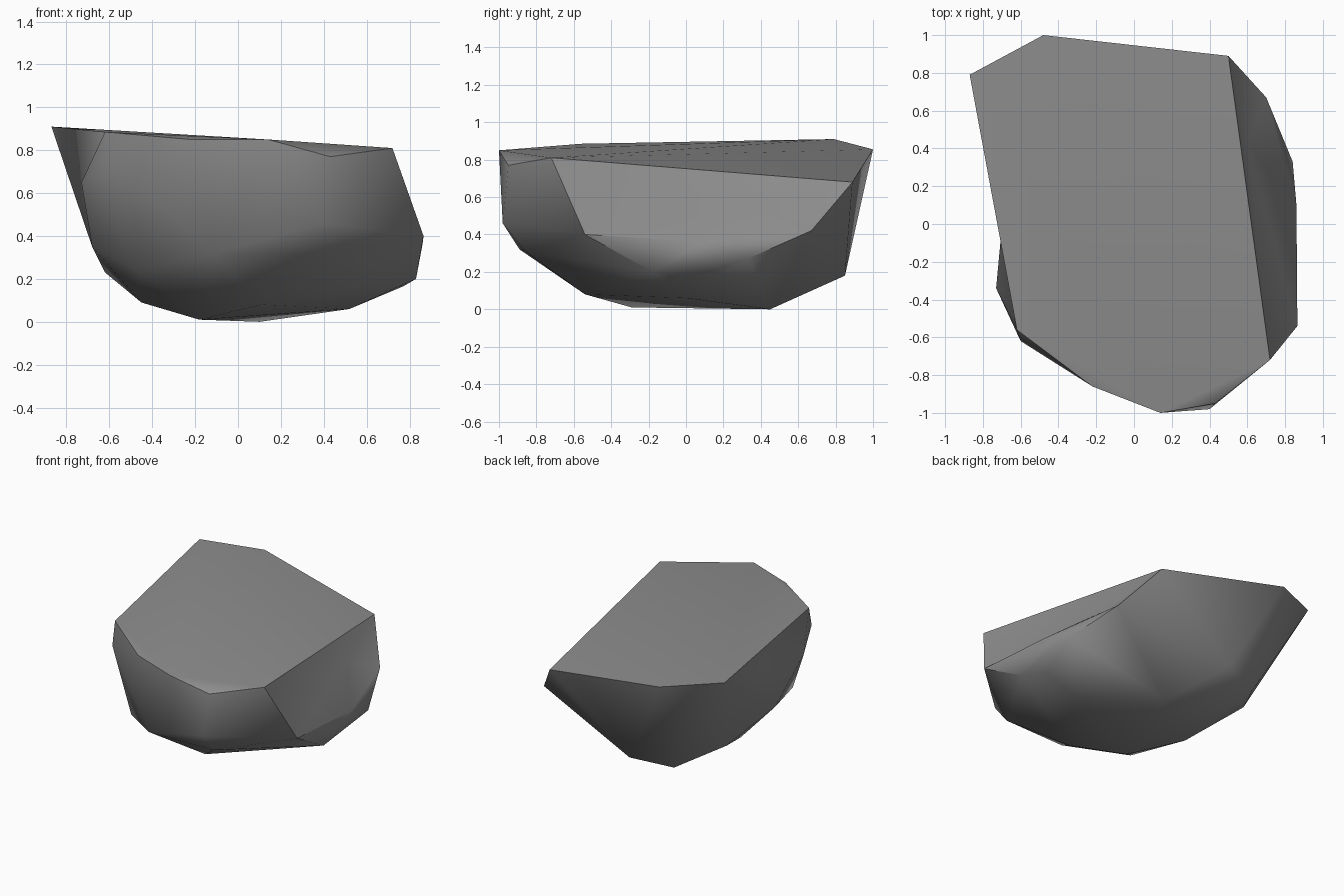
import bpy
import bmesh
import math
from mathutils import Vector

default_cube = bpy.data.objects.get("Cube")
if default_cube:
    bpy.data.objects.remove(default_cube, do_unlink=True)


def flat_material(name, colour):
    material = bpy.data.materials.new(name)
    material.use_nodes = True
    material.diffuse_color = colour
    shader = next(node for node in material.node_tree.nodes
                  if node.type == "BSDF_PRINCIPLED")
    shader.inputs["Base Color"].default_value = colour
    shader.inputs["Roughness"].default_value = 0.9
    return material


# Broken upper rim, running around the slanted top face
back_right = (-.87, .79, .91)
rim_edge = [(.5, .89, .68), (.72, -.72, .81)]
rim = [back_right, (-.48, 1, .855), (.43, -.95, .77), (.14, -1, .85),
       (-.22, -.86, .85), (-.62, -.56, .885)]

# Widest part of the stone, below the rim
side_bulge = (-.73, -.34, .65)
ledge = [(.865, -.54, .4), (.86, .1, .36), (.7, .67, .42)]
shoulder = [side_bulge, (-.6, -.62, .73), (.4, -.98, .46)]

# Rounded lower flank
flank = [(-.68, -.08, .35), (-.465, -.59, .24), (-.11, -.89, .32),
         (.4, -.86, .31), (.83, -.18, .2), (.84, .33, .27),
         (-.13, .85, .18), (-.42, .74, .14), (-.62, .41, .23)]

# Small underside
underside = [(-.45, 0, .09), (-.18, -.29, .01), (.11, -.54, .08),
             (.52, 0, .06), (.77, 0, .165), (.1, .45, 0)]

bm = bmesh.new()
for point in rim_edge + rim + ledge + shoulder + flank + underside:
    bm.verts.new(point)
hull = bmesh.ops.convex_hull(bm, input=bm.verts)
loose = {item for item in hull["geom_interior"] + hull["geom_unused"]
         if isinstance(item, bmesh.types.BMVert)}
bmesh.ops.delete(bm, geom=list(loose), context="VERTS")


def vertex_at(point):
    return min(bm.verts, key=lambda vert: (vert.co - Vector(point)).length)


def hollow(faces, bottom):
    """Replace a patch of faces with a fan that sinks to one point."""
    bmesh.ops.delete(bm, geom=faces, context="FACES")
    open_edges = [edge for edge in bm.edges if edge.is_boundary]
    centre = bm.verts.new(bottom)
    for edge in open_edges:
        bm.faces.new((*edge.verts, centre))


# Gentle hollow under the left rim
patch = {vertex_at(point) for point in rim_edge + ledge}
hollow([face for face in bm.faces if patch.issuperset(face.verts)],
       (.6, .42, .53))

# Shallow hollow on the right, between the back corner and the bulge
ridge = bm.edges.get((vertex_at(back_right), vertex_at(side_bulge)))
if ridge:
    hollow(list(ridge.link_faces), (-.7, -.02, .68))

bmesh.ops.recalc_face_normals(bm, faces=bm.faces)
mesh = bpy.data.meshes.new("rock")
bm.to_mesh(mesh)
bm.free()

rock = bpy.data.objects.new("rock", mesh)
bpy.context.collection.objects.link(rock)
mesh.materials.append(flat_material("stone grey", (.27, .27, .27, 1)))

# Soft sides with a crisp rim
bpy.ops.object.select_all(action="DESELECT")
rock.select_set(True)
bpy.context.view_layer.objects.active = rock
bpy.ops.object.shade_smooth_by_angle(angle=math.radians(48))
